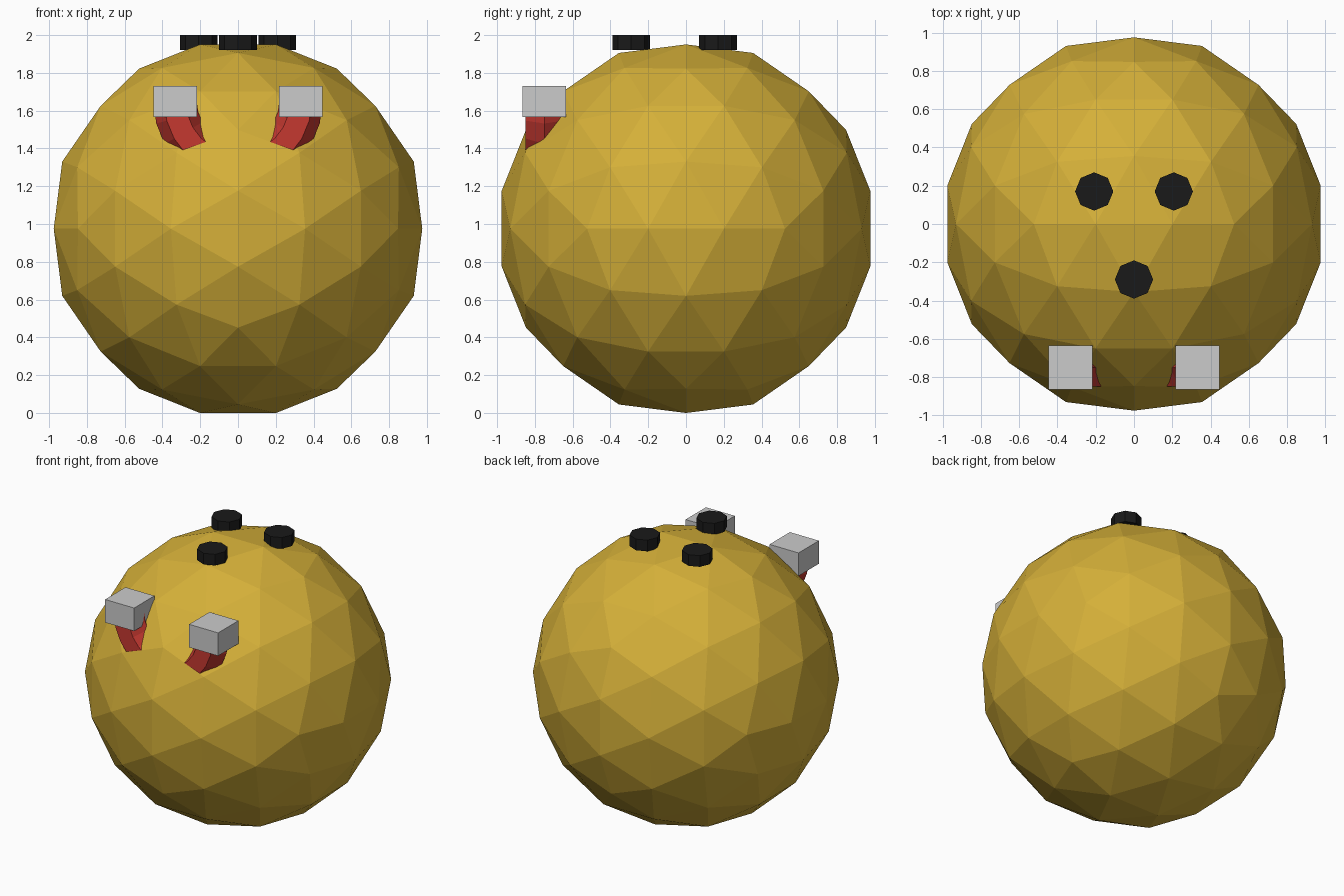
import bpy, bmesh
from math import sin, cos, pi, sqrt
from mathutils import Vector, Matrix

if "Cube" in bpy.data.objects:
    bpy.data.objects.remove(bpy.data.objects["Cube"])


def material(name, rgb):
    m = bpy.data.materials.new(name)
    m.diffuse_color = (*rgb, 1)
    m.use_nodes = True
    m.node_tree.nodes["Principled BSDF"].inputs["Base Color"].default_value = m.diffuse_color
    return m


gold = material("gold", (0.66, 0.43, 0.04))
red = material("red", (0.56, 0.04, 0.03))
black = material("black", (0.01, 0.01, 0.01))


def finish(name, bm, mat=None):
    bmesh.ops.recalc_face_normals(bm, faces=bm.faces)
    me = bpy.data.meshes.new(name)
    bm.to_mesh(me)
    bm.free()
    ob = bpy.data.objects.new(name, me)
    bpy.context.collection.objects.link(ob)
    if mat:
        me.materials.append(mat)
    return ob


# Ball: icosahedron with every edge cut in three, pushed out to a sphere
R = 0.996
CZ = 0.979 * R
t = (1 + sqrt(5)) / 2
bm = bmesh.new()
for a in (-1, 1):
    for b in (-t, t):
        for co in ((a, 0, b), (0, b, a), (b, a, 0)):
            bm.verts.new(co)
bmesh.ops.convex_hull(bm, input=bm.verts)
bmesh.ops.subdivide_edges(bm, edges=bm.edges, cuts=2, use_grid_fill=True)
for v in bm.verts:
    v.co = v.co.normalized() * R + Vector((0, 0, CZ))
bmesh.ops.triangulate(bm, faces=bm.faces)
finish("ball", bm, gold)

# Three eight-sided finger plugs on the top
for i, (x, y) in enumerate(((-0.208, 0.17), (0.208, 0.17), (0, -0.29))):
    bm = bmesh.new()
    bmesh.ops.create_cone(bm, cap_ends=True, segments=8, radius1=0.1, radius2=0.1,
                          depth=0.08, matrix=Matrix.Translation((x, y, 1.96)))
    finish(f"finger_plug_{i + 1}", bm, black)

# Horseshoe: half ring with a six-sided section, its lower bend sunk in the ball
RING, TUBE, STEPS, SIDES = 0.333, 0.115, 12, 6
MY, MZ = -0.75, 1.648
bm = bmesh.new()
rings = []
for i in range(STEPS + 1):
    a = pi + pi * i / STEPS
    ring = []
    for j in range(SIDES):
        b = 2 * pi * j / SIDES
        r = RING + TUBE * cos(b)
        ring.append(bm.verts.new((r * cos(a), MY + TUBE * sin(b), MZ + r * sin(a))))
    rings.append(ring)
for p, q in zip(rings, rings[1:]):
    for j in range(SIDES):
        k = (j + 1) % SIDES
        bm.faces.new((p[j], p[k], q[k], q[j]))
finish("horseshoe", bm, red)

# Grey block on each end of the horseshoe
for side, s in (("left", -1), ("right", 1)):
    bm = bmesh.new()
    bmesh.ops.create_cube(bm, size=1, matrix=Matrix.Translation((s * RING, MY, MZ))
                          @ Matrix.Diagonal((0.23, 0.23, 0.165, 1)))
    finish(f"{side}_end_block", bm)
